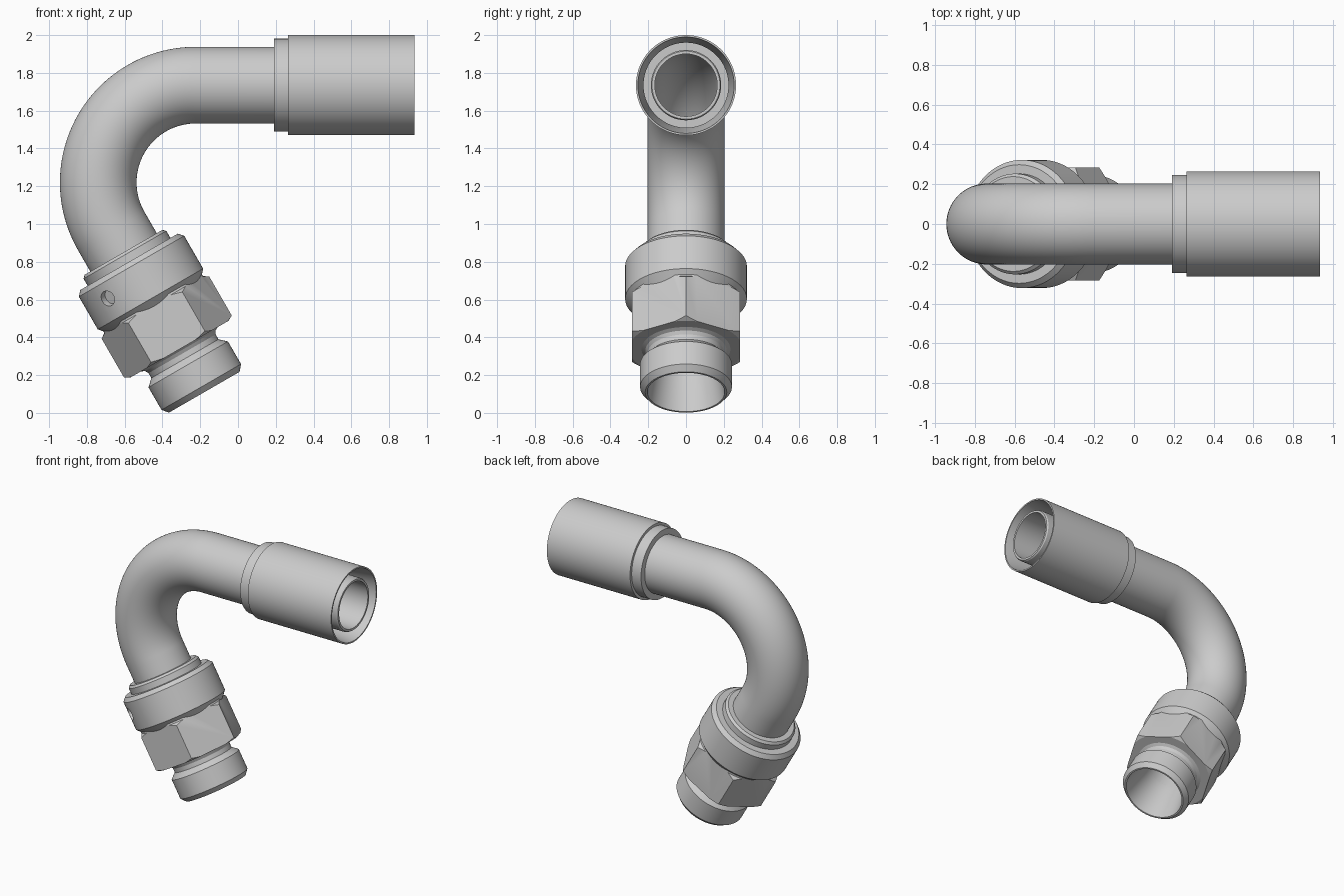
import bpy, bmesh
from math import sin, cos, pi, radians
from mathutils import Matrix, Vector

if "Cube" in bpy.data.objects:
    bpy.data.objects.remove(bpy.data.objects["Cube"])

AXIS_Z = 1.735                       # height of the straight pipe
BEND = Vector((-0.225, 0, 1.22))     # bend centre
R = AXIS_Z - BEND.z                  # bend radius
D = Vector((0.5, 0, -sin(radians(60))))           # fitting axis, 60 deg downward
U = Vector((sin(radians(60)), 0, 0.5))            # across the fitting
END = BEND - R * U                                # where the bend ends


def frame(origin, x, z):
    y = z.cross(x)
    m = Matrix((x, y, z)).transposed().to_4x4()
    m.translation = origin
    return m


FITTING = frame(END, U, D)
HOSE = frame(Vector((0, 0, AXIS_Z)), Vector((0, 0, 1)), Vector((1, 0, 0)))


def make(name, rings):
    """Closed skin over rings that loop back to the first ring."""
    bm = bmesh.new()
    vs = [[bm.verts.new(p) for p in ring] for ring in rings]
    n = len(vs[0])
    for i in range(len(vs)):
        a, b = vs[i], vs[(i + 1) % len(vs)]
        for j in range(n):
            k = (j + 1) % n
            bm.faces.new((a[j], a[k], b[k], b[j]))
    bmesh.ops.recalc_face_normals(bm, faces=bm.faces)
    me = bpy.data.meshes.new(name)
    bm.to_mesh(me)
    bm.free()
    ob = bpy.data.objects.new(name, me)
    bpy.context.collection.objects.link(ob)
    return ob


def circle(m, r, t, n):
    return [m @ Vector((r * cos(2 * pi * j / n), r * sin(2 * pi * j / n), t))
            for j in range(n)]


def lathe(name, m, profile, n=96):
    """Revolve a closed (radius, distance along axis) profile."""
    return make(name, [circle(m, r, t, n) for r, t in profile])


def boolean(ob, cutter, op):
    mod = ob.modifiers.new("cut", 'BOOLEAN')
    mod.operation, mod.object, mod.solver = op, cutter, 'EXACT'
    bpy.context.view_layer.objects.active = ob
    bpy.ops.object.modifier_apply(modifier=mod.name)
    bpy.data.objects.remove(cutter)


# bent pipe: straight run, 120 degree bend, straight tail inside the fitting
frames = [frame(Vector((0.27, 0, AXIS_Z)), Vector((0, 0, 1)), Vector((-1, 0, 0)))]
for i in range(49):
    a = radians(90 + 120 * i / 48)
    out = Vector((cos(a), 0, sin(a)))
    frames.append(frame(BEND + R * out, out, Vector((-sin(a), 0, cos(a)))))
frames.append(frame(END + 0.7 * D, -U, D))
pipe = make("bent_pipe", [circle(f, 0.203, 0, 96) for f in frames]
            + [circle(f, 0.165, 0, 96) for f in reversed(frames)])

# crimp sleeve with stepped back collar and open mouth
sleeve = lathe("crimp_sleeve", HOSE, [
    (0.18, 0.19), (0.246, 0.19), (0.246, 0.265), (0.265, 0.265), (0.265, 0.935),
    (0.255, 0.935), (0.225, 0.70), (0.225, 0.36), (0.18, 0.36)])

# inner nipple
nipple = lathe("hose_nipple", HOSE, [
    (0.165, 0.26), (0.186, 0.26), (0.186, 0.92), (0.18, 0.93), (0.165, 0.93)])

# round nut collar with back ring and a small blind hole
collar = lathe("nut_collar", FITTING, [
    (0.19, 0.13), (0.238, 0.13), (0.253, 0.145), (0.253, 0.188), (0.298, 0.188),
    (0.322, 0.215), (0.322, 0.415), (0.27, 0.475), (0.19, 0.475)])
hole_dir = Vector((-0.195, 0.256, 0)).normalized()
hole_m = FITTING @ frame(hole_dir * 0.28 + Vector((0, 0, 0.30)), Vector((0, 0, 1)), hole_dir)
bm = bmesh.new()
bmesh.ops.create_cone(bm, cap_ends=True, segments=32, radius1=0.042, radius2=0.042,
                      depth=0.12, matrix=hole_m @ Matrix.Translation((0, 0, 0.06)))
bmesh.ops.recalc_face_normals(bm, faces=bm.faces)
me = bpy.data.meshes.new("hole_cutter")
bm.to_mesh(me)
bm.free()
cutter = bpy.data.objects.new("hole_cutter", me)
bpy.context.collection.objects.link(cutter)
boolean(collar, cutter, 'DIFFERENCE')

# hexagon with turned chamfers at both ends
hexagon = lathe("hex_nut", FITTING, [
    (0.21, 0.38), (0.329, 0.38), (0.329, 0.75), (0.21, 0.75)], 6)
envelope = lathe("hex_envelope", FITTING, [
    (0.19, 0.42), (0.298, 0.42), (0.303, 0.45), (0.34, 0.475),
    (0.34, 0.70), (0.30, 0.722), (0.19, 0.722)])
boolean(hexagon, envelope, 'INTERSECT')

# spigot: neck, threaded end and conical bore
spigot = lathe("threaded_spigot", FITTING, [
    (0.165, 0.66), (0.235, 0.66), (0.235, 0.722), (0.215, 0.732), (0.205, 0.75),
    (0.205, 0.78), (0.243, 0.815), (0.243, 0.953), (0.216, 0.985),
    (0.205, 0.985), (0.165, 0.75)])

# smooth shading with sharp edges kept
bpy.ops.object.select_all(action='DESELECT')
for ob in (pipe, sleeve, nipple, collar, hexagon, spigot):
    ob.select_set(True)
bpy.context.view_layer.objects.active = pipe
bpy.ops.object.shade_smooth_by_angle(angle=radians(25))
